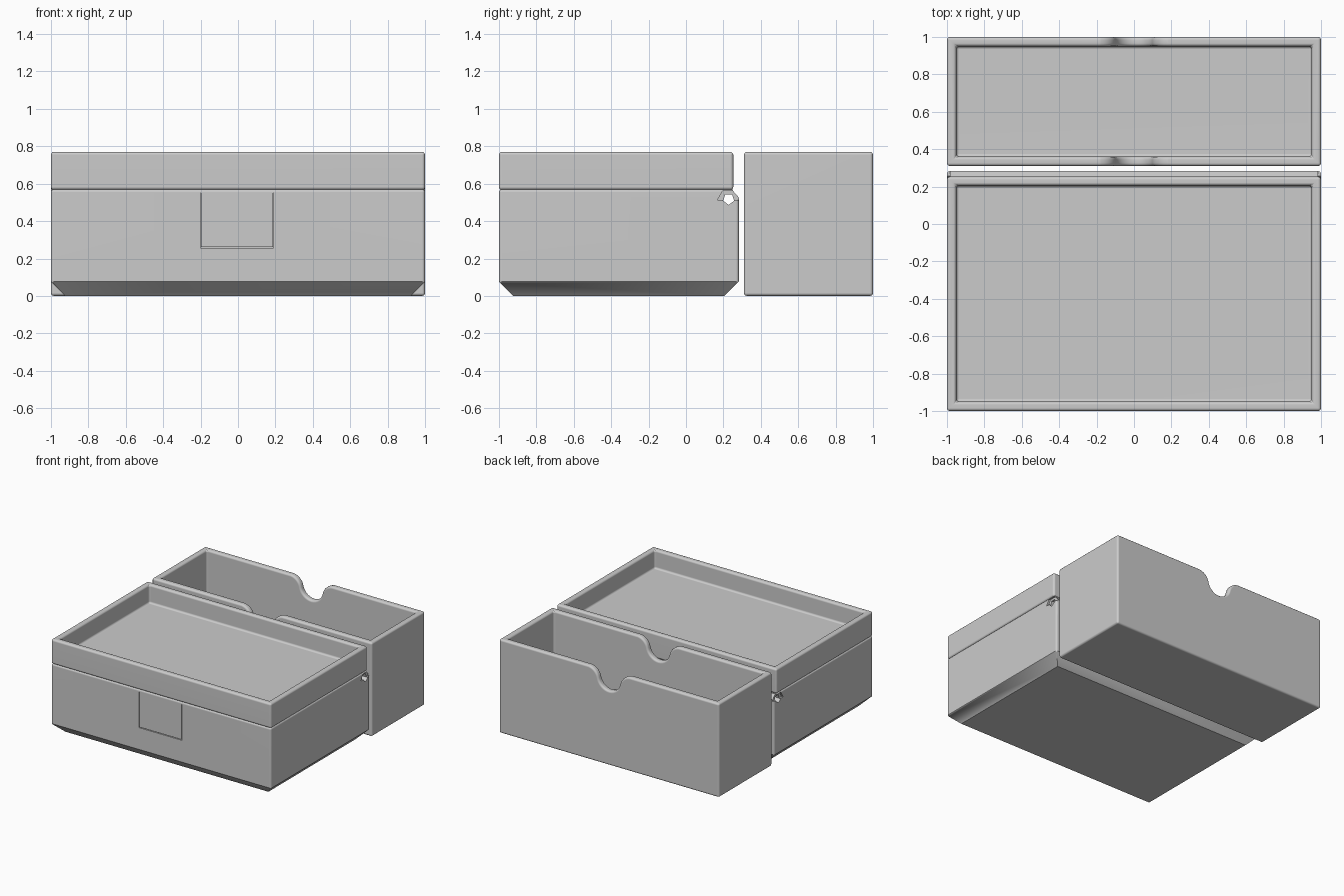
import bpy, bmesh, math

cube = bpy.data.objects.get("Cube")
if cube:
    bpy.data.objects.remove(cube, do_unlink=True)

grey = bpy.data.materials.new("plain_grey")
grey.use_nodes = True
grey.diffuse_color = (0.6, 0.6, 0.6, 1)
grey.node_tree.nodes["Principled BSDF"].inputs["Base Color"].default_value = (0.6, 0.6, 0.6, 1)

ROUND = 0.016
WALL = 0.05


def finish_mesh(name, bm):
    bmesh.ops.recalc_face_normals(bm, faces=bm.faces)
    mesh = bpy.data.meshes.new(name)
    bm.to_mesh(mesh)
    bm.free()
    mesh.materials.append(grey)
    obj = bpy.data.objects.new(name, mesh)
    bpy.context.collection.objects.link(obj)
    return obj


def block(name, x, y, z, chamfer=0):
    """Box from ranges, with an optional chamfer around the base."""
    bm = bmesh.new()

    def ring(inset, height):
        return [bm.verts.new((px, py, height)) for px, py in (
            (x[0] + inset, y[0] + inset), (x[1] - inset, y[0] + inset),
            (x[1] - inset, y[1] - inset), (x[0] + inset, y[1] - inset))]

    rings = [ring(chamfer, z[0])]
    if chamfer:
        rings.append(ring(0, z[0] + chamfer))
    rings.append(ring(0, z[1]))
    bm.faces.new(rings[0])
    bm.faces.new(rings[-1])
    for low, high in zip(rings, rings[1:]):
        for i in range(4):
            j = (i + 1) % 4
            bm.faces.new((low[i], low[j], high[j], high[i]))
    return finish_mesh(name, bm)


def prism(name, points, axis, start, end):
    """Extrude a side profile along x or y."""
    bm = bmesh.new()
    place = (lambda a, b: (start, a, b)) if axis == "x" else (lambda a, b: (a, start, b))
    face = bm.faces.new([bm.verts.new(place(a, b)) for a, b in points])
    made = bmesh.ops.extrude_face_region(bm, geom=[face])["geom"]
    shift = end - start
    bmesh.ops.translate(bm, vec=(shift, 0, 0) if axis == "x" else (0, shift, 0),
                        verts=[v for v in made if isinstance(v, bmesh.types.BMVert)])
    return finish_mesh(name, bm)


def apply(obj, mod):
    bpy.ops.object.select_all(action="DESELECT")
    obj.select_set(True)
    bpy.context.view_layer.objects.active = obj
    bpy.ops.object.modifier_apply(modifier=mod.name)


def cut(obj, cutter):
    mod = obj.modifiers.new("cut", "BOOLEAN")
    mod.operation = "DIFFERENCE"
    mod.solver = "EXACT"
    mod.object = cutter
    apply(obj, mod)
    bpy.data.objects.remove(cutter, do_unlink=True)


def round_edges(obj):
    mod = obj.modifiers.new("round", "BEVEL")
    mod.width = ROUND
    mod.segments = 3
    mod.limit_method = "ANGLE"
    mod.angle_limit = math.radians(65)
    mod.use_clamp_overlap = False
    apply(obj, mod)


def smooth(obj):
    bpy.ops.object.select_all(action="DESELECT")
    obj.select_set(True)
    bpy.context.view_layer.objects.active = obj
    bpy.ops.object.shade_smooth_by_angle(angle=math.radians(35))
    mod = obj.modifiers.new("flat_sides", "WEIGHTED_NORMAL")
    mod.keep_sharp = True


# Main box with chamfered base and hidden cavity
body = block("box_body", (-1, 1), (-1, 0.283), (0, 0.57), 0.077)
round_edges(body)
cut(body, block("cavity", (-0.95, 0.95), (-0.95, 0.15), (WALL, 0.7)))

# Hinge: sloped back edge, end pockets and pin channel
cut(body, prism("back_slope", [(0.25, 0.6), (0.25, 0.563), (0.284, 0.525),
                               (0.32, 0.525), (0.32, 0.6)], "x", -1.1, 1.1))
pocket = [(0.168, 0.513), (0.195, 0.56), (0.26, 0.56), (0.3, 0.513)]
for side in (-1, 1):
    cut(body, prism("hinge_pocket", pocket, "x", side * 0.985, side * 1.05))
pin = [(0.228 + 0.031 * math.sin(math.tau * i / 5),
        0.518 - 0.031 * math.cos(math.tau * i / 5)) for i in range(5)]
cut(body, prism("pin_channel", pin, "x", -1.1, 1.1))

# Flush front tab outlined by fine slits
cut(body, block("tab_bottom", (-0.2, 0.19), (-1.05, -0.99), (0.256, 0.262)))
for x in (-0.2, 0.187):
    cut(body, block("tab_side", (x, x + 0.003), (-1.05, -0.99), (0.258, 0.55)))
smooth(body)

# Lid with a shallow tray on top
lid = block("lid_tray", (-1, 1), (-1, 0.253), (0.567, 0.77))
cut(lid, block("tray_hollow", (-0.95, 0.95), (-0.95, 0.205), (0.62, 0.9)))
round_edges(lid)
smooth(lid)

# Separate deep bin behind the box
bin_box = block("rear_bin", (-1, 1), (0.31, 1), (0, 0.77))
cut(bin_box, block("bin_hollow", (-0.95, 0.95), (0.36, 0.95), (WALL, 0.9)))

# Finger notch: round bottom blended into flared shoulders
radius, flare, depth = 0.1, 0.1, 0.16
mid_z = 0.77 - depth + radius
flare_z = 0.77 - flare
offset = math.sqrt((radius + flare) ** 2 - (mid_z - flare_z) ** 2)
meet = math.asin((mid_z - flare_z) / (radius + flare))
first = math.radians(12)
half = []
for i in range(9):
    t = first + (math.pi / 2 + meet - first) * i / 8
    t = min(t, math.pi / 2 - meet + 2 * meet)
    half.append((offset - flare * math.sin(t), flare_z + flare * math.cos(t)))
# the shoulder ends where it touches the round bottom
half = []
for i in range(9):
    t = first + (math.pi / 2 - meet - first) * i / 8
    half.append((offset - flare * math.sin(t), flare_z + flare * math.cos(t)))
for i in range(1, 9):
    a = -meet - (math.pi / 2 - meet) * i / 8
    half.append((radius * math.cos(a), mid_z + radius * math.sin(a)))
x0, z0 = half[0]
half.insert(0, (x0 + 0.08, z0 + 0.08 * math.tan(first)))
outline = half + [(-x, z) for x, z in reversed(half[:-1])]
outline += [(-x0 - 0.08, 0.9), (x0 + 0.08, 0.9)]
cut(bin_box, prism("finger_notch", outline, "y", 0.2, 1.1))
round_edges(bin_box)
smooth(bin_box)
